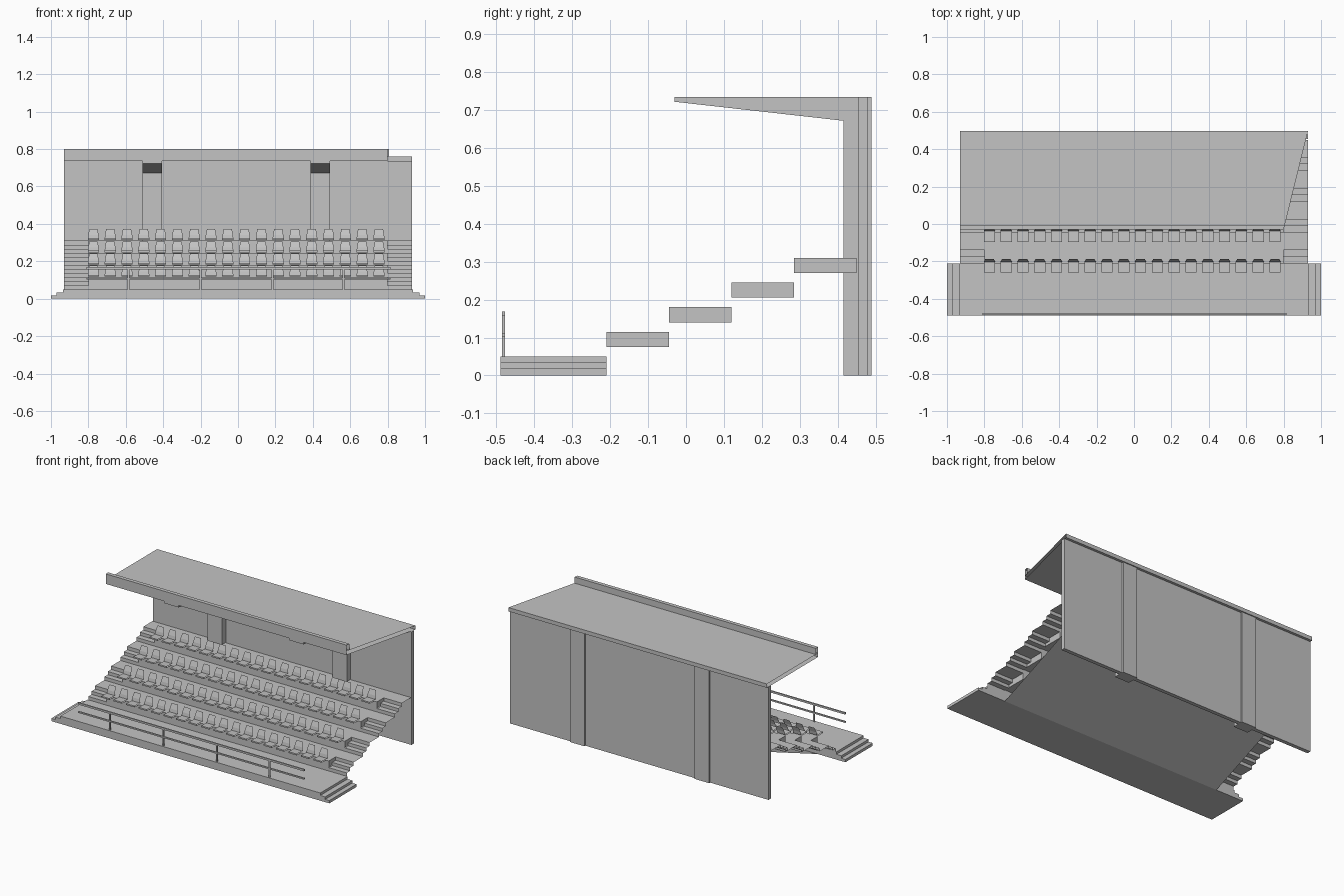
import bpy, bmesh

if "Cube" in bpy.data.objects:
    bpy.data.objects.remove(bpy.data.objects["Cube"])

# one flat grey for the whole stand
mat = bpy.data.materials.new("concrete grey")
mat.diffuse_color = (0.55, 0.55, 0.55, 1)
mat.use_nodes = True
mat.node_tree.nodes["Principled BSDF"].inputs["Base Color"].default_value = mat.diffuse_color


def finish(name, bm):
    me = bpy.data.meshes.new(name)
    bm.to_mesh(me)
    bm.free()
    me.materials.append(mat)
    ob = bpy.data.objects.new(name, me)
    bpy.context.collection.objects.link(ob)
    return ob


def add_box(bm, x0, x1, y0, y1, z0, z1):
    v = bmesh.ops.create_cube(bm, size=1)["verts"]
    for p in v:
        p.co = (x1 if p.co.x > 0 else x0, y1 if p.co.y > 0 else y0, z1 if p.co.z > 0 else z0)


def add_sheet(bm, pts, closed=False, caps=False):
    """Sweep a (y, z, x_left, x_right) profile across x."""
    left = [bm.verts.new((l, y, z)) for y, z, l, r in pts]
    right = [bm.verts.new((r, y, z)) for y, z, l, r in pts]
    n = len(pts)
    for i in range(n if closed else n - 1):
        j = (i + 1) % n
        bm.faces.new((left[i], right[i], right[j], left[j]))
    if caps:
        bm.faces.new(left)
        bm.faces.new(right[::-1])


def box(name, *dims):
    bm = bmesh.new()
    add_box(bm, *dims)
    return finish(name, bm)


def sheet(name, pts, **kw):
    bm = bmesh.new()
    add_sheet(bm, pts, **kw)
    return finish(name, bm)


# front walkway with end steps
bm = bmesh.new()
for w, z0, z1 in ((1.0, 0, 0.018), (0.97, 0.018, 0.034), (0.935, 0.034, 0.05)):
    add_box(bm, -w, w, -0.49, -0.21, z0, z1)
finish("front_walkway", bm)

# four seating tiers: slab and riser
TIERS = [(-0.21 + 0.165 * i, 0.115 + 0.065 * i) for i in range(4)]
for i, (y, top) in enumerate(TIERS):
    bm = bmesh.new()
    add_box(bm, -0.8, 0.8, y, y + 0.165, top - 0.04, top)
    add_sheet(bm, [(y, top - 0.065, -0.8, 0.8), (y, top - 0.04, -0.8, 0.8)])
    finish(f"tier_{i + 1}", bm)

# sloping soffit under the tiers
sheet("soffit", [(0.45, 0.27, -0.8, 0.8), (-0.21, 0.0, -0.8, 0.8)])

# aisle stairs at both ends, three risers per tier
for name, a, b in (("left_stairs", -0.93, -0.8), ("right_stairs", 0.8, 0.93)):
    pts = []
    for y, top in TIERS:
        for dy, dz in ((0, -0.065), (0, -0.043), (0.035, -0.043), (0.035, -0.022),
                       (0.07, -0.022), (0.07, 0)):
            pts.append((y + dy, top + dz, a, b))
    pts.append((0.45, 0.31, a, b))
    sheet(name, pts)

# seats: folded shell with tapered back, 18 per row
SEAT = [(0.01, 0.003, 0.03), (-0.05, 0.003, 0.03), (-0.05, 0.012, 0.03),
        (0.008, 0.009, 0.03), (0.012, 0.03, 0.028), (0.024, 0.062, 0.022)]
for i, (y, top) in enumerate(TIERS):
    bm = bmesh.new()
    for k in range(18):
        cx = -0.773 + k * 0.0898
        add_sheet(bm, [(y + dy, top + dz, cx - w, cx + w) for dy, dz, w in SEAT])
    finish(f"seat_row_{i + 1}", bm)

# front railing
bm = bmesh.new()
for x in (-0.585, -0.2, 0.185, 0.565):
    add_box(bm, x - 0.005, x + 0.005, -0.485, -0.478, 0.05, 0.158)
for z0, z1 in ((0.103, 0.112), (0.157, 0.169)):
    add_box(bm, -0.81, 0.815, -0.486, -0.477, z0, z1)
finish("front_railing", bm)

# back wall
box("back_wall", -0.93, 0.93, 0.455, 0.48, 0, 0.735)

# columns with tapered roof beams
BEAM = [(-0.03, 0.722), (-0.03, 0.735), (0.49, 0.735), (0.49, 0), (0.415, 0), (0.415, 0.672)]
for name, cx in (("left_column_beam", -0.458), ("right_column_beam", 0.44)):
    sheet(name, [(y, z, cx - 0.052, cx + 0.052) for y, z in BEAM], closed=True, caps=True)

# flat roof with a slanted right end, and the front fascia
sheet("roof", [(-0.03, 0.76, -0.93, 0.8), (0.497, 0.76, -0.93, 0.93),
               (0.497, 0.735, -0.93, 0.93), (-0.03, 0.735, -0.93, 0.8)], closed=True)
sheet("roof_fascia", [(-0.03, 0.735, -0.93, 0.8), (-0.03, 0.8, -0.93, 0.8),
                      (-0.005, 0.8, -0.93, 0.806), (-0.005, 0.76, -0.93, 0.806)])
